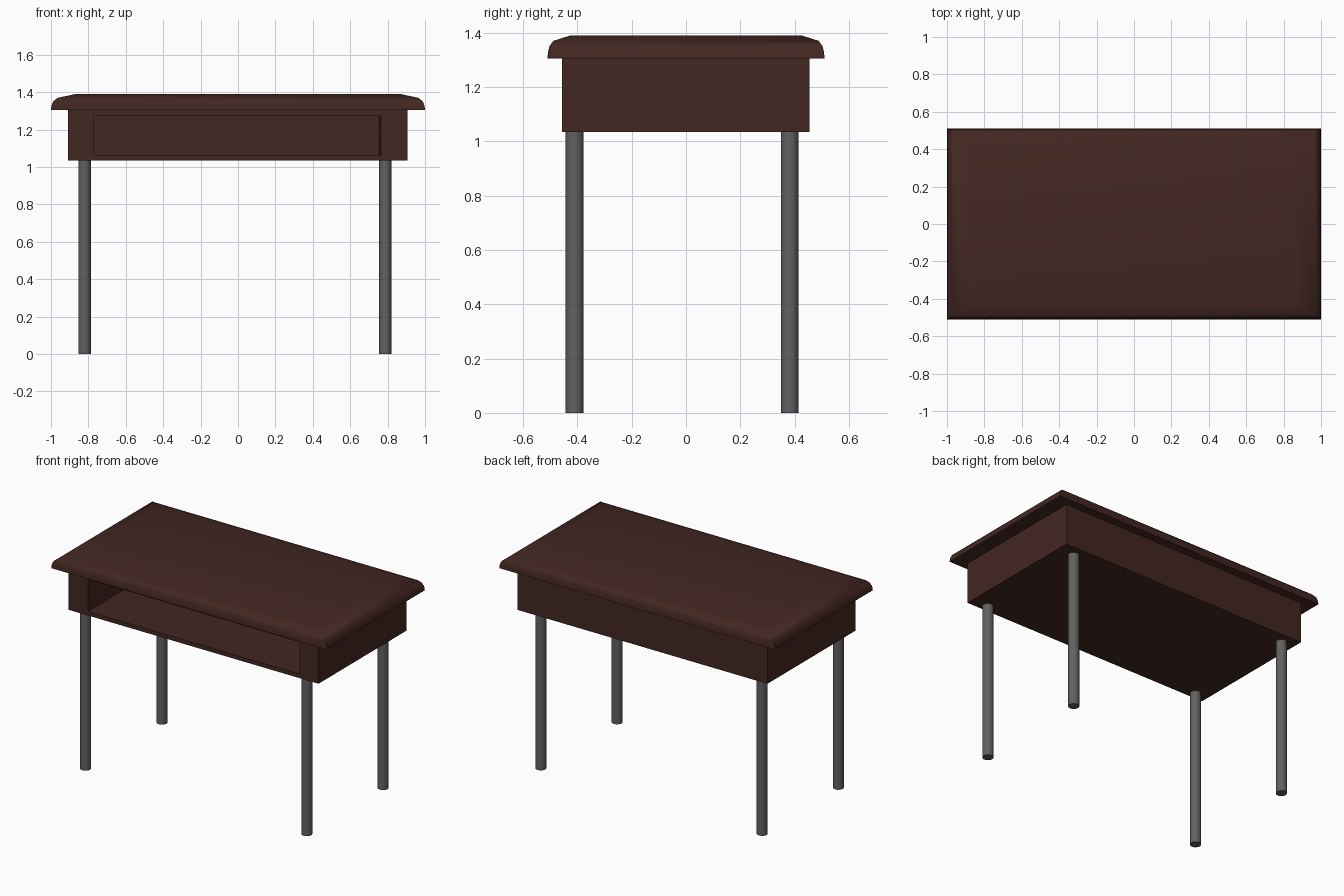
import bpy, bmesh, math

if "Cube" in bpy.data.objects:
    bpy.data.objects.remove(bpy.data.objects["Cube"])


def material(name, rgb):
    m = bpy.data.materials.new(name)
    m.diffuse_color = (*rgb, 1)
    m.use_nodes = True
    m.node_tree.nodes["Principled BSDF"].inputs["Base Color"].default_value = m.diffuse_color
    return m


WOOD = material("dark_wood", (0.055, 0.02, 0.015))
METAL = material("grey_metal", (0.12, 0.12, 0.12))


def finish(bm, name, mat, angle=None):
    bmesh.ops.recalc_face_normals(bm, faces=bm.faces)
    mesh = bpy.data.meshes.new(name)
    bm.to_mesh(mesh)
    bm.free()
    ob = bpy.data.objects.new(name, mesh)
    bpy.context.collection.objects.link(ob)
    mesh.materials.append(mat)
    if angle:
        bpy.ops.object.select_all(action='DESELECT')
        bpy.context.view_layer.objects.active = ob
        ob.select_set(True)
        bpy.ops.object.shade_smooth_by_angle(angle=math.radians(angle))
    return ob


# Table top: stacked rectangles form the rounded edge (half x, half y, z)
profile = [(1, .51, 1.305), (.997, .508, 1.33), (.987, .502, 1.352),
           (.965, .488, 1.37), (.87, .425, 1.39)]
bm = bmesh.new()
rings = [[bm.verts.new((sx * x, sy * y, z))
          for sx, sy in ((-1, -1), (1, -1), (1, 1), (-1, 1))]
         for x, y, z in profile]
for a, b in zip(rings, rings[1:]):
    for i in range(4):
        j = (i + 1) % 4
        bm.faces.new((a[i], a[j], b[j], b[i]))
bm.faces.new(rings[0][::-1])
bm.faces.new(rings[-1])
finish(bm, "table_top", WOOD, 35)

# Storage box: front face inset twice, giving the opening and its back wall
bm = bmesh.new()
bmesh.ops.create_cube(bm, size=1)
for v in bm.verts:
    v.co = (.905 if v.co.x > 0 else -.91,
            .455 if v.co.y > 0 else -.457,
            1.305 if v.co.z > 0 else 1.035)
bm.normal_update()
front = min(bm.faces, key=lambda f: f.calc_center_median().y)
for x0, x1, z0, z1, y in ((-.77, .765, 1.062, 1.272, -.457),
                          (-.77, .755, 1.062, 1.272, .42)):
    bmesh.ops.inset_individual(bm, faces=[front], thickness=.02)
    c = front.calc_center_median()
    for v in front.verts:
        v.co = (x1 if v.co.x > c.x else x0, y, z1 if v.co.z > c.z else z0)
finish(bm, "storage_box", WOOD)

# Four round legs
for side, x in (("left", -.82), ("right", .787)):
    for end, y in (("front", -.41), ("back", .382)):
        bm = bmesh.new()
        bmesh.ops.create_cone(bm, cap_ends=True, segments=32, radius1=.033,
                              radius2=.033, depth=1.04)
        bmesh.ops.translate(bm, verts=bm.verts, vec=(x, y, .52))
        finish(bm, f"{end}_{side}_leg", METAL, 30)
